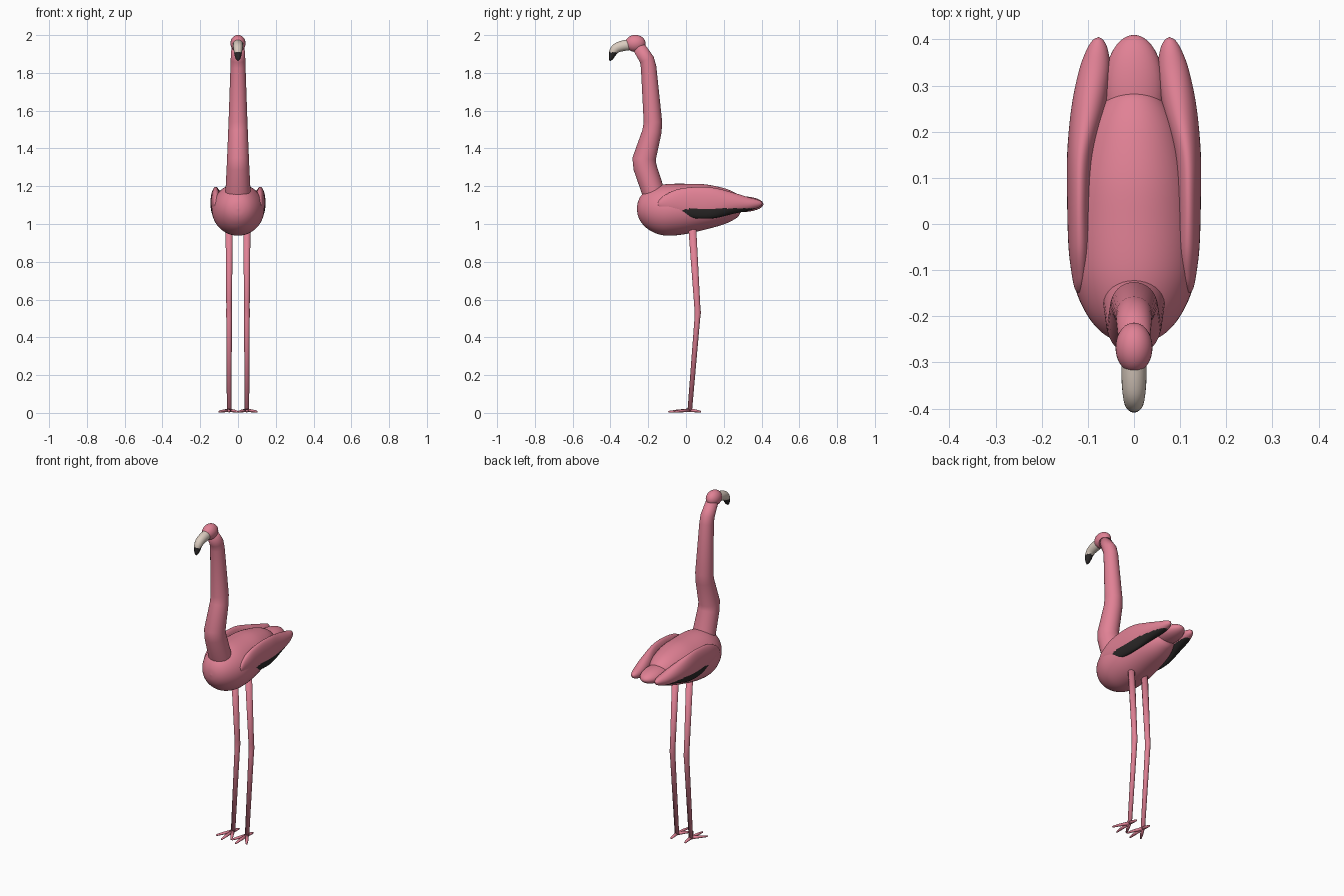
import bpy, bmesh, math
from mathutils import Vector

if "Cube" in bpy.data.objects:
    bpy.data.objects.remove(bpy.data.objects["Cube"])


def material(name, rgb):
    m = bpy.data.materials.new(name)
    m.diffuse_color = (*rgb, 1)
    m.use_nodes = True
    m.node_tree.nodes["Principled BSDF"].inputs["Base Color"].default_value = m.diffuse_color
    return m


PINK = material("pink feathers", (0.75, 0.22, 0.30))
BLACK = material("black", (0.025, 0.022, 0.022))
CREAM = material("cream beak", (0.70, 0.60, 0.52))


def smooth_rows(rows, n):
    """Catmull-Rom interpolation of loft rows."""
    out = []
    for i in range(len(rows) - 1):
        p = [rows[max(i - 1, 0)], rows[i], rows[i + 1], rows[min(i + 2, len(rows) - 1)]]
        for k in range(n):
            t = k / n
            out.append([0.5 * (2 * b + (c - a) * t + (2 * a - 5 * b + 4 * c - d) * t * t
                               + (3 * b - a - 3 * c + d) * t ** 3) for a, b, c, d in zip(*p)])
    return out + [list(rows[-1])]


def loft(name, rows, sides=32, n=1, upright=False, mats=(PINK,), rule=None):
    """Skin elliptical rings; each row is x, y, z, half width, half height."""
    rows = smooth_rows(rows, n)
    pts = [Vector(r[:3]) for r in rows]
    bm = bmesh.new()
    rings = []
    for i, r in enumerate(rows):
        tan = Vector((0, 1, 0))
        if not upright:
            a = (pts[i] - pts[max(i - 1, 0)]).normalized()
            b = (pts[min(i + 1, len(pts) - 1)] - pts[i]).normalized()
            tan = (a + b).normalized()
        u = (Vector((1, 0, 0)) - tan * tan.x).normalized()
        v = tan.cross(u)
        w, h = max(r[3], 0.0008), max(r[4], 0.0008)
        rings.append([bm.verts.new(pts[i] + u * w * math.cos(t) + v * h * math.sin(t))
                      for t in (2 * math.pi * k / sides for k in range(sides))])
    for a, b in zip(rings, rings[1:]):
        for k in range(sides):
            j = (k + 1) % sides
            bm.faces.new((a[k], a[j], b[j], b[k]))
    bm.faces.new(rings[0])
    bm.faces.new(rings[-1])
    bmesh.ops.recalc_face_normals(bm, faces=bm.faces)
    for f in bm.faces:
        f.smooth = True
        if rule and rule(f.calc_center_median()):
            f.material_index = 1
    me = bpy.data.meshes.new(name)
    bm.to_mesh(me)
    bm.free()
    for m in mats:
        me.materials.append(m)
    ob = bpy.data.objects.new(name, me)
    bpy.context.collection.objects.link(ob)
    return ob


def ellipsoid(name, c, r):
    rows = []
    for i in range(21):
        t = math.pi * i / 20
        s = math.sin(t)
        rows.append((c[0], c[1] - r[1] * math.cos(t), c[2], r[0] * s, r[2] * s))
    return loft(name, rows, upright=True)


# Egg-shaped body and short tail
loft("body", [(0, -.260, 1.080, 0, 0), (0, -.254, 1.080, .036, .038),
              (0, -.235, 1.080, .070, .074), (0, -.20, 1.078, .100, .106),
              (0, -.15, 1.075, .124, .128), (0, -.09, 1.075, .137, .137),
              (0, 0, 1.080, .137, .133), (0, .10, 1.090, .125, .120),
              (0, .20, 1.094, .100, .096), (0, .26, 1.096, .070, .069),
              (0, .285, 1.097, .042, .044), (0, .295, 1.098, 0, 0)],
     sides=48, n=5, upright=True)
ellipsoid("tail", (0, .29, 1.105), (.066, .12, .042))

# Folded wings with a dark lower edge
wing = [(.118, -.150, 1.105, 0, 0), (.117, -.143, 1.106, .010, .018),
        (.116, -.115, 1.110, .018, .040), (.117, -.05, 1.116, .025, .066),
        (.118, .05, 1.113, .027, .083), (.115, .15, 1.111, .030, .080),
        (.099, .25, 1.110, .037, .056), (.086, .33, 1.106, .034, .036),
        (.080, .375, 1.107, .024, .023), (.078, .398, 1.108, .012, .012),
        (.077, .405, 1.109, 0, 0)]
for side, s in (("right", 1), ("left", -1)):
    loft("wing_" + side, [(s * r[0], *r[1:]) for r in wing], sides=64, n=9, upright=True,
         mats=(PINK, BLACK),
         rule=lambda c: -.035 < c.y < .37 and c.z < 1.083 - .9 * max(0, .02 - c.y) * .3)

# Bent neck and head
loft("neck", [(0, -.145, 1.08, .068, .058), (0, -.170, 1.16, .067, .060),
              (0, -.217, 1.30, .060, .062), (0, -.222, 1.345, .058, .062),
              (0, -.180, 1.49, .052, .051), (0, -.175, 1.54, .050, .049),
              (0, -.198, 1.83, .040, .041), (0, -.207, 1.87, .039, .039),
              (0, -.255, 1.945, .034, .034)])
ellipsoid("head", (0, -.268, 1.956), (.040, .054, .045))

# Hooked beak with a black tip
loft("beak", [(0, -.295, 1.950, .027, .029), (0, -.335, 1.943, .027, .028),
              (0, -.365, 1.933, .025, .026), (0, -.383, 1.915, .022, .023),
              (0, -.392, 1.893, .018, .017), (0, -.399, 1.873, .011, .010),
              (0, -.403, 1.862, 0, 0)],
     sides=24, n=4, mats=(CREAM, BLACK), rule=lambda c: c.z < 1.909 and c.y < -.36)

# Legs and four-toed feet
for side, s in (("right", 1), ("left", -1)):
    x = .047 * s
    loft("leg_" + side, [(x, .032, 1.00, .019, .021), (x, .060, .56, .015, .016),
                         (x, .062, .53, .016, .017), (x, .060, .50, .015, .015),
                         (x, .020, .012, .012, .012)], sides=20)
    toes = {"middle": (0, -.095), "outer": (.056 * s, -.065),
            "inner": (-.046 * s, -.065), "back": (0, .080)}
    for name, (dx, y) in toes.items():
        loft(f"toe_{name}_{side}", [(x, .020, .014, .010, .010),
                                    (x + dx * .6, .02 + (y - .02) * .6, .010, .009, .007),
                                    (x + dx * .95, .02 + (y - .02) * .95, .006, .005, .005),
                                    (x + dx, y, .005, .001, .001)], sides=12)
